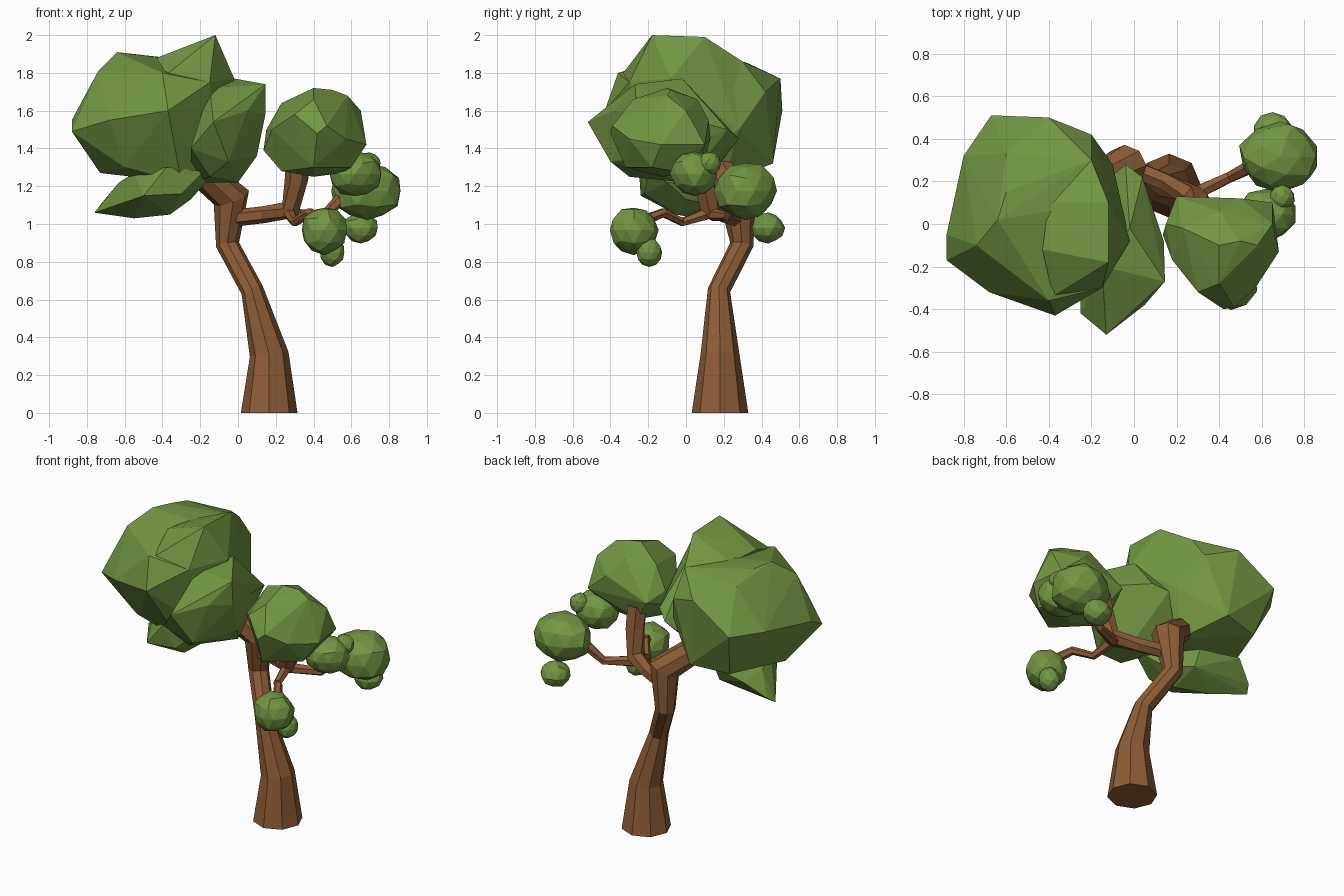
import bpy, bmesh, random
from math import cos, sin, tau
from mathutils import Vector

random.seed(4)


def material(name, rgb):
    m = bpy.data.materials.new(name)
    m.diffuse_color = (*rgb, 1)
    return m


BARK = material("bark_brown", (0.27, 0.108, 0.038))
LEAF = material("leaf_green", (0.172, 0.308, 0.056))


def finish(bm, name, mat):
    bmesh.ops.recalc_face_normals(bm, faces=bm.faces[:])
    me = bpy.data.meshes.new(name)
    bm.to_mesh(me)
    bm.free()
    me.materials.append(mat)
    ob = bpy.data.objects.new(name, me)
    bpy.context.collection.objects.link(ob)
    return ob


def limb(name, path, sides=8, ref=(0, 1, 0)):
    """Faceted tube through (x, y, z, radius) points, capped at both ends."""
    pts = [Vector(p[:3]) for p in path]
    bm = bmesh.new()
    rings = []
    for i, p in enumerate(pts):
        a = (p - pts[i - 1]).normalized() if i else Vector()
        b = (pts[i + 1] - p).normalized() if i < len(pts) - 1 else Vector()
        t = (a + b).normalized() if p.z else Vector((0, 0, 1))
        u = Vector(ref).cross(t).normalized()
        v = t.cross(u)
        r = path[i][3]
        rings.append([bm.verts.new(p + r * (u * cos(tau * k / sides) + v * sin(tau * k / sides)))
                      for k in range(sides)])
    for r0, r1 in zip(rings, rings[1:]):
        for k in range(sides):
            j = (k + 1) % sides
            bm.faces.new((r0[k], r0[j], r1[j], r1[k]))
    bm.faces.new(rings[0])
    bm.faces.new(rings[-1])
    return finish(bm, name, BARK)


def crown(name, points):
    """Angular foliage mass: convex hull of a few corner points."""
    bm = bmesh.new()
    for p in points:
        bm.verts.new(p)
    bmesh.ops.convex_hull(bm, input=bm.verts[:])
    loose = [v for v in bm.verts if not v.link_faces]
    bmesh.ops.delete(bm, geom=loose, context='VERTS')
    return finish(bm, name, LEAF)


def clump(name, centre, radii):
    """Small foliage ball: slightly uneven low-poly sphere."""
    bm = bmesh.new()
    bmesh.ops.create_icosphere(bm, subdivisions=2, radius=1)
    for v in bm.verts:
        k = random.uniform(0.95, 1.06)
        v.co = Vector([c + r * k * q for c, r, q in zip(centre, radii, v.co)])
    return finish(bm, name, LEAF)


# trunk (bending into the left crown) and branches
limb("trunk", [(.165, .18, 0, .15), (.165, .18, .31, .103), (.075, .175, .65, .06),
               (-.055, .295, .89, .062), (-.035, .275, 1.14, .1), (-.19, .19, 1.27, .08),
               (-.3, .12, 1.36, .06)])
limb("right_branch", [(-.03, .27, 1.03, .045), (.14, .2, 1.05, .045), (.275, .13, 1.075, .055),
                      (.31, .09, 1.24, .062), (.315, .06, 1.38, .066)], 6)
limb("front_twig", [(.27, .13, 1.06, .035), (.3, -.02, 1.01, .024), (.38, -.12, 1.06, .026),
                    (.44, -.22, 1.02, .03)], 6, (0, 0, 1))
limb("side_twig", [(.28, .14, 1.05, .035), (.45, .22, 1.04, .027), (.55, .27, 1.14, .034),
                   (.62, .29, 1.17, .03)], 6)

# large left crown, with its peak, side and lower lobes
crown("main_crown", [
    (-.64, .02, 1.91), (-.6, .15, 1.9), (-.6, .33, 1.85), (-.2, .3, 1.86), (-.15, .1, 1.85),
    (-.74, -.1, 1.81), (-.4, -.36, 1.8), (-.88, -.17, 1.49), (-.88, -.05, 1.55), (-.8, .32, 1.6),
    (-.67, .51, 1.6), (-.4, .5, 1.77), (-.2, .42, 1.7), (-.1, .28, 1.5), (-.02, -.08, 1.77),
    (-.15, -.3, 1.75), (-.37, -.43, 1.6), (-.68, -.32, 1.55), (-.73, 0, 1.27), (-.6, .4, 1.3),
    (-.35, .46, 1.32), (-.3, -.2, 1.22), (-.6, -.2, 1.3), (-.2, .2, 1.22), (-.1, -.1, 1.25)])
crown("crown_peak", [
    (-.12, -.18, 2.0), (-.12, .1, 1.99), (-.43, -.12, 1.88), (-.4, .1, 1.87), (-.02, -.08, 1.77),
    (-.15, -.3, 1.75), (-.1, .28, 1.5), (-.2, .3, 1.86), (-.38, -.34, 1.79)])
crown("crown_side_lobe", [
    (.145, -.27, 1.74), (.145, -.26, 1.58), (.05, -.38, 1.6), (-.13, -.52, 1.54), (-.04, .28, 1.45),
    (.04, .22, 1.5), (.14, -.08, 1.58), (-.02, -.02, 1.77), (-.05, -.4, 1.33), (.1, -.15, 1.36),
    (0, 0, 1.22), (-.15, -.3, 1.25), (-.15, -.2, 1.72), (-.25, -.42, 1.4), (-.25, .1, 1.22)])
crown("crown_lower_lobe", [
    (-.76, .15, 1.06), (-.73, .2, 1.1), (-.63, .1, 1.22), (-.55, -.1, 1.27), (-.38, -.25, 1.3),
    (-.18, -.2, 1.28), (-.17, -.1, 1.22), (-.25, 0, 1.13), (-.36, -.05, 1.05), (-.55, .05, 1.03),
    (-.5, -.24, 1.15), (-.35, .2, 1.2), (-.6, .27, 1.2), (-.3, -.22, 1.16), (-.35, .15, 1.1)])

# right crown
crown("right_crown", [
    (.135, -.05, 1.39), (.15, 0, 1.5), (.23, -.02, 1.64), (.4, -.1, 1.72), (.5, -.08, 1.71),
    (.58, -.1, 1.68), (.65, 0, 1.6), (.68, -.13, 1.42), (.65, .1, 1.42), (.2, .13, 1.45),
    (.42, -.4, 1.48), (.47, -.39, 1.52), (.18, -.17, 1.5), (.3, -.32, 1.58), (.57, -.3, 1.45),
    (.5, .12, 1.55), (.3, .08, 1.3), (.4, -.12, 1.25), (.55, 0, 1.27), (.4, -.32, 1.3),
    (.6, -.18, 1.3), (.23, -.1, 1.28), (.4, -.28, 1.66), (.4, .06, 1.66)])

# small clumps on the twigs
for name, centre, radii in [
    ("inner_clump", (.62, .045, 1.265), (.14, .125, .12)),
    ("inner_upper_clump", (.695, .125, 1.32), (.06, .06, .06)),
    ("side_clump", (.685, .315, 1.175), (.19, .165, .155)),
    ("side_lower_clump", (.65, .435, .98), (.09, .088, .08)),
    ("front_clump", (.455, -.275, .967), (.122, .128, .125)),
    ("front_lower_clump", (.5, -.195, .85), (.068, .068, .075)),
]:
    clump(name, centre, radii)
